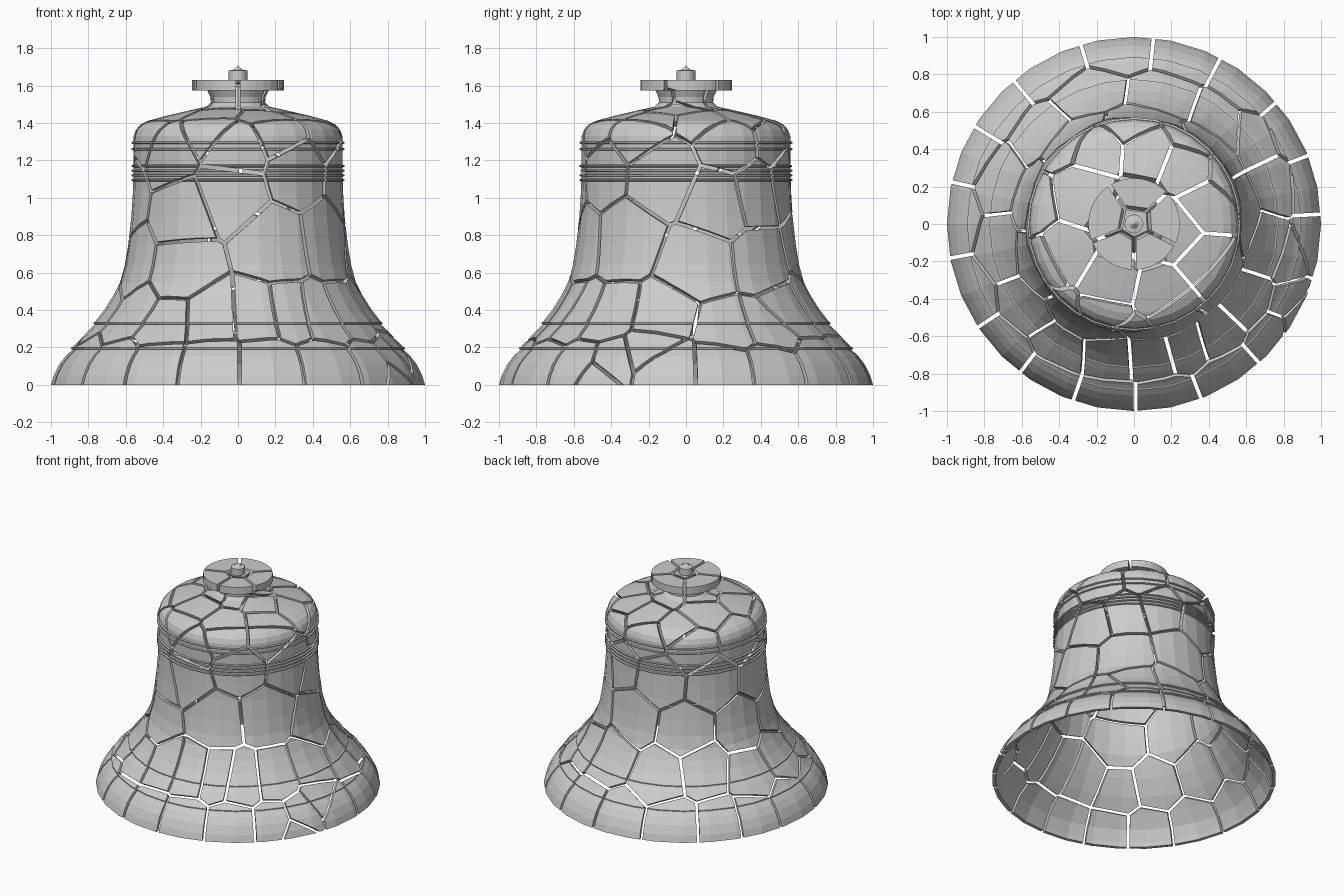
import bpy, bmesh
from math import sin, cos, pi, radians
from mathutils import Vector

SIDES, GAP = 32, 0.02


def ridge(r, z, h=0.008, w=0.007):
    """Raised moulding line across the bell profile."""
    return [(r, z - w), (r + h, z - w * 0.5), (r + h, z + w * 0.5), (r, z + w)]


# Bell profile (radius, height): outside from lip to finial, then inside back down
outer = [(1.0, 0), (0.985, 0.05), (0.955, 0.11), (0.92, 0.155)]
outer += ridge(0.885, 0.195) + [(0.865, 0.22), (0.80, 0.29)] + ridge(0.765, 0.33)
outer += [(0.715, 0.40), (0.665, 0.48), (0.63, 0.55), (0.605, 0.64), (0.587, 0.75),
          (0.57, 0.9), (0.562, 1.03)]
for z in (1.095, 1.12, 1.145, 1.17, 1.26, 1.295):
    outer += ridge(0.56, z, 0.01)
outer += [(0.558, 1.33), (0.545, 1.365), (0.52, 1.392), (0.48, 1.412), (0.385, 1.438),
          (0.27, 1.465), (0.17, 1.487), (0.145, 1.51), (0.148, 1.54), (0.165, 1.575),
          (0.245, 1.575), (0.245, 1.63), (0.05, 1.63), (0.05, 1.68), (0.025, 1.685), (0, 1.71)]
inner = [(0, 1.44), (0.37, 1.408), (0.46, 1.388), (0.505, 1.36), (0.53, 1.31), (0.532, 1.05),
         (0.542, 0.9), (0.558, 0.75), (0.577, 0.63), (0.605, 0.53), (0.64, 0.47),
         (0.69, 0.39), (0.77, 0.285), (0.85, 0.2), (0.925, 0.11), (0.965, 0.03), (0.975, 0)]


def lathe(profile):
    bm = bmesh.new()
    rings = []
    for r, z in profile:
        if r == 0:
            rings.append([bm.verts.new((0, 0, z))] * SIDES)
        else:
            rings.append([bm.verts.new((r * cos(2 * pi * i / SIDES), r * sin(2 * pi * i / SIDES), z))
                          for i in range(SIDES)])
    for a, b in zip(rings, rings[1:] + rings[:1]):
        for i in range(SIDES):
            j = (i + 1) % SIDES
            quad = list(dict.fromkeys((a[i], a[j], b[j], b[i])))
            if len(quad) > 2:
                bm.faces.new(quad)
    bmesh.ops.recalc_face_normals(bm, faces=bm.faces)
    return bm


def radius_at(z):
    for (r0, z0), (r1, z1) in zip(outer, outer[1:]):
        if z0 <= z <= z1 and z1 > z0:
            return r0 + (r1 - r0) * (z - z0) / (z1 - z0)
    return 0.5


# Shard centres: (degrees from the front, height) on the lip and on the wall
lip = [-67, -46, -29, -9, 10, 32, 52, 83, 103, 120, 141, 164, -176, -151, -129, -114, -92]
wall = [(60, 0.04), (64, 0.13), (77, 0.20),
        (-52, 0.37), (-31, 0.33), (-11, 0.37), (8, 0.38), (23, 0.38), (37, 0.36), (56, 0.36),
        (80, 0.37), (107, 0.30), (124, 0.30), (140, 0.40), (166, 0.42), (-160, 0.38),
        (-134, 0.42), (-108, 0.35), (-80, 0.38),
        (-30, 0.62), (20, 0.75), (55, 0.78), (97, 0.64), (133, 0.65), (175, 0.72),
        (-145, 0.68), (-105, 0.66), (-68, 0.64),
        (-32, 0.92), (-5, 1.03), (36, 1.15), (76, 1.12), (109, 0.98), (132, 1.03), (160, 1.1),
        (-165, 1.05), (-125, 1.02), (-82, 1.0),
        (-42, 1.25), (-2, 1.27), (-18, 1.39), (25, 1.38), (60, 1.37), (117, 1.3), (147, 1.33),
        (-178, 1.36), (-140, 1.3), (-100, 1.32), (-65, 1.38)]
# Shard centres on the shoulder, and on the crown flange and finial
shoulder = [(-0.2, 0.42), (-0.27, 0.16), (0.08, 0.40), (0.28, 0.32), (0.40, 0.08),
            (0.38, -0.18), (0.15, -0.38), (-0.13, -0.32), (-0.38, -0.17), (0.24, -0.05)]
crown = [(-0.15, 0.04, 1.6), (0.03, 0.16, 1.6), (0.16, 0.02, 1.6), (0.08, -0.14, 1.6),
         (-0.08, -0.14, 1.6), (0.01, 0.01, 1.68), (0, 0, 1.52)]

seeds = []
for a, z in [(a, 0.11) for a in lip] + wall:
    r = radius_at(z)
    seeds.append(Vector((r * sin(radians(a)), -r * cos(radians(a)), z)))
seeds += [Vector((x, y, 1.45)) for x, y in shoulder] + [Vector(c) for c in crown]

# Break the solid bell into separated cells, one shard per centre
bell = lathe(outer + inner)
for n, s in enumerate(seeds):
    bm = bell.copy()
    for o in sorted((q for q in seeds if q is not s), key=lambda q: (q - s).length):
        d = (o - s).normalized()
        co = (s + o) / 2 - d * GAP / 2
        if not any((v.co - co).dot(d) > 1e-5 for v in bm.verts):
            continue
        cut = bmesh.ops.bisect_plane(bm, geom=bm.verts[:] + bm.edges[:] + bm.faces[:], dist=1e-6,
                                     plane_co=co, plane_no=d, clear_outer=True)
        rim = [e for e in cut['geom_cut'] if isinstance(e, bmesh.types.BMEdge) and e.is_boundary]
        if rim:
            bmesh.ops.triangle_fill(bm, edges=rim, use_beauty=True, normal=d)
    if bm.faces:
        bmesh.ops.recalc_face_normals(bm, faces=bm.faces)
        mesh = bpy.data.meshes.new(f"bell_shard_{n:02d}")
        bm.to_mesh(mesh)
        bpy.context.collection.objects.link(bpy.data.objects.new(mesh.name, mesh))
    bm.free()
bell.free()
